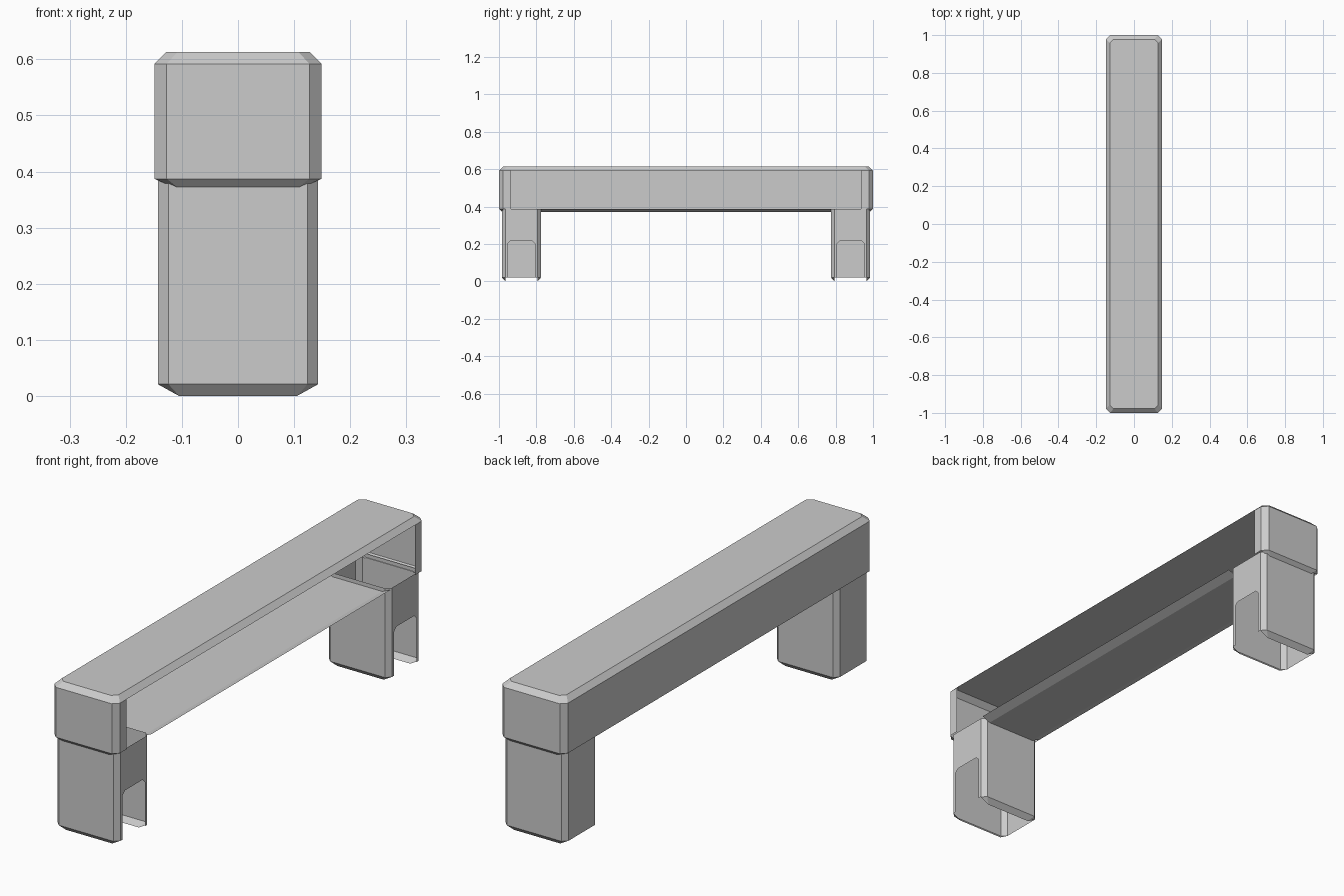
import bpy, bmesh

cube = bpy.data.objects.get("Cube")
if cube:
    bpy.data.objects.remove(cube)

grey = bpy.data.materials.new("plain grey")
grey.use_nodes = True
colour = (0.6, 0.6, 0.6, 1)
grey.diffuse_color = colour
grey.node_tree.nodes["Principled BSDF"].inputs["Base Color"].default_value = colour


def ring(bm, hx, hy, cut, z):
    """Rectangle with cut corners, starting on the +x side and going round."""
    points = [(hx, -hy + cut), (hx, hy - cut), (hx - cut, hy), (-hx + cut, hy),
              (-hx, hy - cut), (-hx, -hy + cut), (-hx + cut, -hy), (hx - cut, -hy)]
    return [bm.verts.new((x, y, z)) for x, y in points]


def loft(bm, low, high, skip=()):
    """Join two rings; side 0 is +x, 2 is +y, 4 is -x, 6 is -y."""
    for i in range(8):
        if i not in skip:
            j = (i + 1) % 8
            bm.faces.new((low[i], low[j], high[j], high[i]))


def polygon(bm, points):
    return bm.faces.new([bm.verts.new(p) for p in points])


def finish(bm, name, y=0):
    bmesh.ops.remove_doubles(bm, verts=bm.verts, dist=0.0005)
    mesh = bpy.data.meshes.new(name)
    bm.to_mesh(mesh)
    bm.free()
    mesh.materials.append(grey)
    obj = bpy.data.objects.new(name, mesh)
    obj.location.y = y
    bpy.context.collection.objects.link(obj)


LEG_Y, LEG_HALF = 0.88, 0.105
INNER = LEG_Y - LEG_HALF
SHOULDER, FLOOR, EDGE, TOP = 0.387, 0.371, 0.592, 0.613

# Hollow crossbar with an open +x side
bm = bmesh.new()
bottom = ring(bm, 0.112, 0.984, 0.005, FLOOR)
lower = ring(bm, 0.149, 1, 0.022, SHOULDER)
upper = ring(bm, 0.149, 1, 0.022, EDGE)
top = ring(bm, 0.128, 0.978, 0.02, TOP)
loft(bm, bottom, lower, skip=(0, 4))
loft(bm, lower, upper, skip=(0,))
loft(bm, upper, top)
bm.faces.new(top)

# Narrow wall returns at both ends of the opening
a, b = 0.936, 0.978
polygon(bm, [(0.149, a, SHOULDER), (0.149, b, SHOULDER), (0.149, b, EDGE), (0.149, a, EDGE)])
polygon(bm, [(0.149, -b, SHOULDER), (0.149, -a, SHOULDER), (0.149, -a, EDGE), (0.149, -b, EDGE)])

# Floor and its sloped edges between the legs
section = [(-0.149, SHOULDER), (-0.112, FLOOR), (0.112, FLOOR), (0.149, SHOULDER)]
for (x0, z0), (x1, z1) in zip(section, section[1:]):
    polygon(bm, [(x0, INNER, z0), (x1, INNER, z1), (x1, -INNER, z1), (x0, -INNER, z0)])
finish(bm, "crossbar")


# Hollow legs, open below, with a cut-out in the +x side
def leg(name, y):
    bm = bmesh.new()
    hx, cut, foot, head = 0.143, 0.019, 0.021, SHOULDER
    tip = ring(bm, 0.105, LEG_HALF - cut, 0, 0)
    low = ring(bm, hx, LEG_HALF, cut, foot)
    high = ring(bm, hx, LEG_HALF, cut, head)
    loft(bm, low, high, skip=(0,))
    for i in (2, 6):
        bm.faces.new((tip[i], tip[i + 1], low[i + 1], low[i]))
    for i in (1, 3, 5, 7):
        bm.faces.new((tip[i], low[(i + 1) % 8], low[i]))
    w, arch, r, s = 0.072, 0.217, 0.015, LEG_HALF - cut
    outline = [(-s, foot), (-w, foot), (-w, arch - r), (r - w, arch), (w - r, arch),
               (w, arch - r), (w, foot), (s, foot), (s, head), (-s, head)]
    polygon(bm, [(hx, py, pz) for py, pz in outline])
    finish(bm, name, y)


leg("front_leg", -LEG_Y)
leg("back_leg", LEG_Y)
